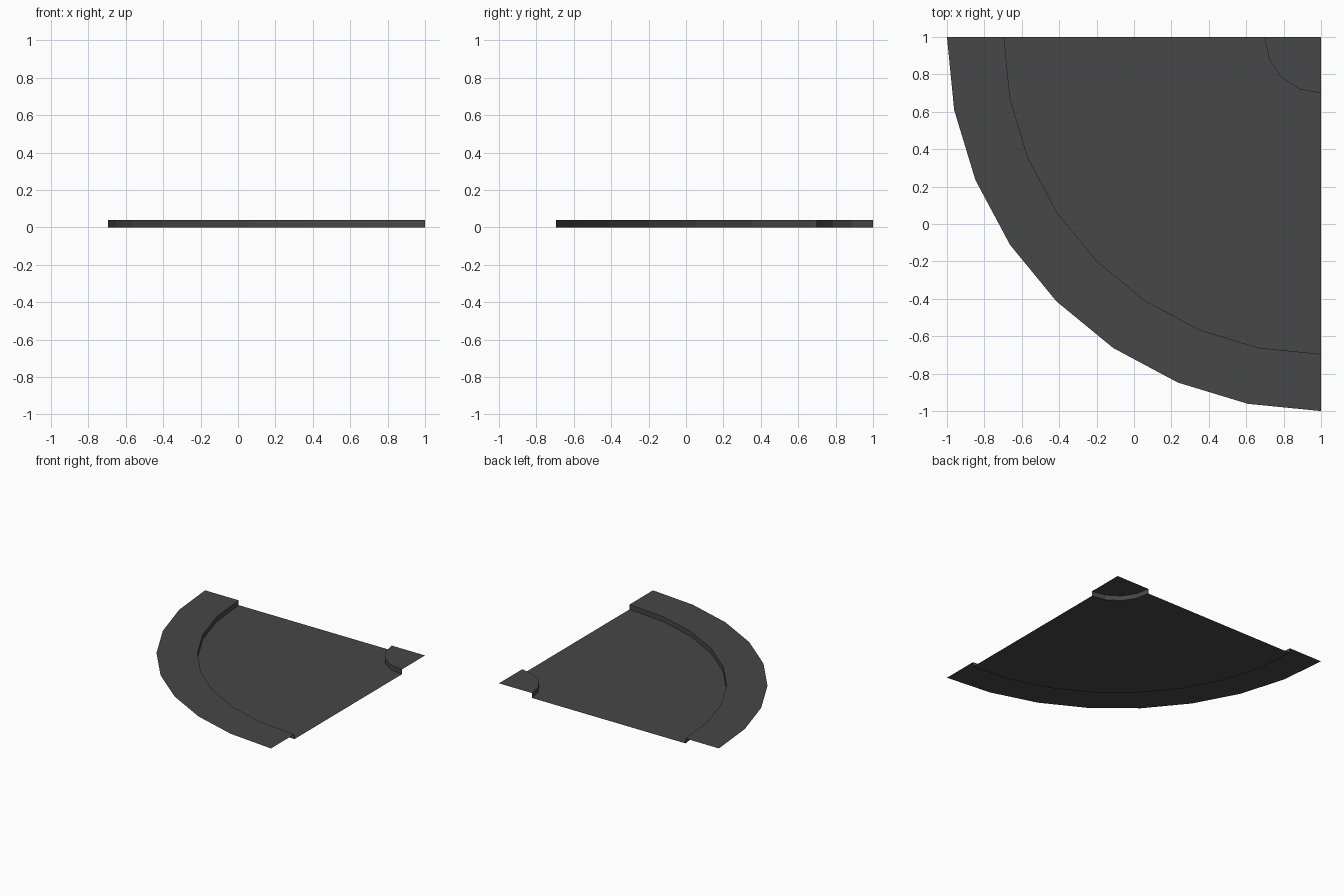
import bpy, bmesh, math

if "Cube" in bpy.data.objects:
    bpy.data.objects.remove(bpy.data.objects["Cube"])

CX, CY = 1.0, 1.0        # centre of the bend
R_OUT, R_CURB, R_CORNER = 2.0, 1.695, 0.302
KERB = 0.04              # kerb height
SEG, SEG_CORNER = 8, 4

asphalt = bpy.data.materials.new("dark_asphalt")
asphalt.diffuse_color = (0.063, 0.063, 0.063, 1)
asphalt.use_nodes = True
asphalt.node_tree.nodes["Principled BSDF"].inputs["Base Color"].default_value = asphalt.diffuse_color


def arc(r, n, z):
    """Quarter arc from the -x side round to the -y side."""
    pts = []
    for i in range(n + 1):
        a = math.pi + math.pi / 2 * i / n
        pts.append((CX + r * math.cos(a), CY + r * math.sin(a), z))
    return pts


def build(name, faces):
    """faces: lists of points; each list becomes one polygon."""
    bm = bmesh.new()
    for pts in faces:
        bm.faces.new([bm.verts.new(p) for p in pts])
    bmesh.ops.remove_doubles(bm, verts=bm.verts, dist=1e-5)
    me = bpy.data.meshes.new(name)
    bm.to_mesh(me)
    bm.free()
    me.materials.append(asphalt)
    ob = bpy.data.objects.new(name, me)
    bpy.context.collection.objects.link(ob)
    return ob


def strip(a, b):
    """Quads between two equally long rows of points."""
    return [[a[i], a[i + 1], b[i + 1], b[i]] for i in range(len(a) - 1)]


# road surface: thin quarter ring at ground level
build("road", [arc(R_CURB, SEG, 0) + arc(R_CORNER, SEG_CORNER, 0)[::-1]])

# outer pavement: raised strip, with an inward-facing kerb
build("outer_pavement", strip(arc(R_OUT, SEG, KERB), arc(R_CURB, SEG, KERB)))
build("outer_kerb", strip(arc(R_CURB, SEG, KERB), arc(R_CURB, SEG, 0)))

# inner corner pavement: raised fan, with an outward-facing kerb
build("corner_pavement", [arc(R_CORNER, SEG_CORNER, KERB) + [(CX, CY, KERB)]])
build("corner_kerb", strip(arc(R_CORNER, SEG_CORNER, 0), arc(R_CORNER, SEG_CORNER, KERB)))
